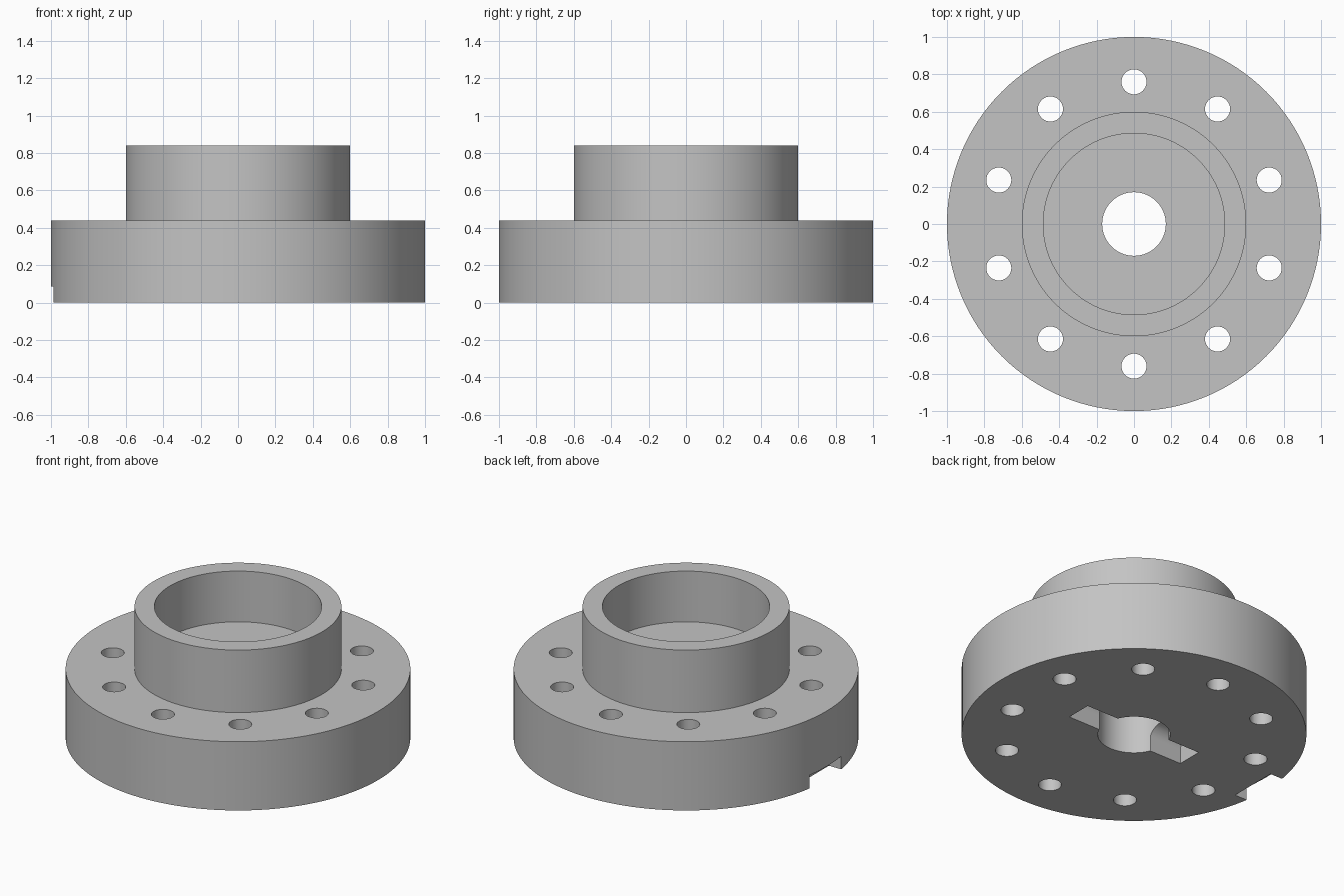
import bpy, bmesh
from math import sin, cos, pi, radians
from mathutils import Matrix, Vector

SEGMENTS = 128

old = bpy.data.objects.get("Cube")
if old:
    bpy.data.objects.remove(old, do_unlink=True)

grey = bpy.data.materials.new("plain grey")
grey.use_nodes = True
colour = (0.55, 0.55, 0.55, 1)
grey.diffuse_color = colour
grey.node_tree.nodes["Principled BSDF"].inputs["Base Color"].default_value = colour


def make_object(name, bm):
    bmesh.ops.recalc_face_normals(bm, faces=bm.faces)
    mesh = bpy.data.meshes.new(name)
    bm.to_mesh(mesh)
    bm.free()
    mesh.materials.append(grey)
    obj = bpy.data.objects.new(name, mesh)
    bpy.context.collection.objects.link(obj)
    return obj


def lathe(name, profile):
    """Turn a closed radius/height profile about the z axis."""
    bm = bmesh.new()
    rings = []
    for i in range(SEGMENTS):
        a = 2 * pi * i / SEGMENTS
        rings.append([bm.verts.new((r * cos(a), r * sin(a), z)) for r, z in profile])
    n = len(profile)
    for i, ring in enumerate(rings):
        following = rings[(i + 1) % SEGMENTS]
        for j in range(n):
            k = (j + 1) % n
            bm.faces.new((ring[j], following[j], following[k], ring[k]))
    return make_object(name, bm)


# Flange with raised cup and stepped centre bore
flanged_hub = lathe("flanged_hub", [
    (0.21, 0), (1, 0), (1, 0.44), (0.6, 0.44), (0.6, 0.84),
    (0.485, 0.84), (0.485, 0.515), (0.17, 0.515), (0.17, 0.34), (0.21, 0.34)])

cut = bmesh.new()

# Ring of ten bolt holes
for i in range(10):
    a = pi / 2 + i * pi / 5
    bmesh.ops.create_cone(cut, cap_ends=True, segments=32, radius1=0.067, radius2=0.067,
                          depth=1, matrix=Matrix.Translation((0.76 * cos(a), 0.76 * sin(a), 0.2)))

# Square notch in the rim underside
bmesh.ops.create_cube(cut, size=1, matrix=Matrix.Translation((-1, 0, 0))
                      @ Matrix.Diagonal((0.2, 0.32, 0.17, 1)))

# Round-topped pin slot across the bore underside
half_width, half_length = 0.083, 0.42
outline = [(half_width, -0.1)]
outline += [(half_width * cos(pi * i / 24), half_width * (1 + sin(pi * i / 24))) for i in range(25)]
outline.append((-half_width, -0.1))
end = cut.faces.new([cut.verts.new((-half_length, y, z)) for y, z in outline])
extruded = bmesh.ops.extrude_face_region(cut, geom=[end], use_keep_orig=True)
moved = [g for g in extruded["geom"] if isinstance(g, bmesh.types.BMVert)]
bmesh.ops.translate(cut, verts=moved, vec=Vector((2 * half_length, 0, 0)))

cutter = make_object("hole_cutter", cut)
cutter.hide_render = True

# Cut the openings, then drop the cutter
bpy.ops.object.select_all(action="DESELECT")
bpy.context.view_layer.objects.active = flanged_hub
flanged_hub.select_set(True)
boolean = flanged_hub.modifiers.new("openings", "BOOLEAN")
boolean.operation = "DIFFERENCE"
boolean.solver = "EXACT"
boolean.object = cutter
bpy.ops.object.modifier_apply(modifier=boolean.name)
bpy.data.objects.remove(cutter, do_unlink=True)

bpy.ops.object.shade_smooth_by_angle(angle=radians(30))
